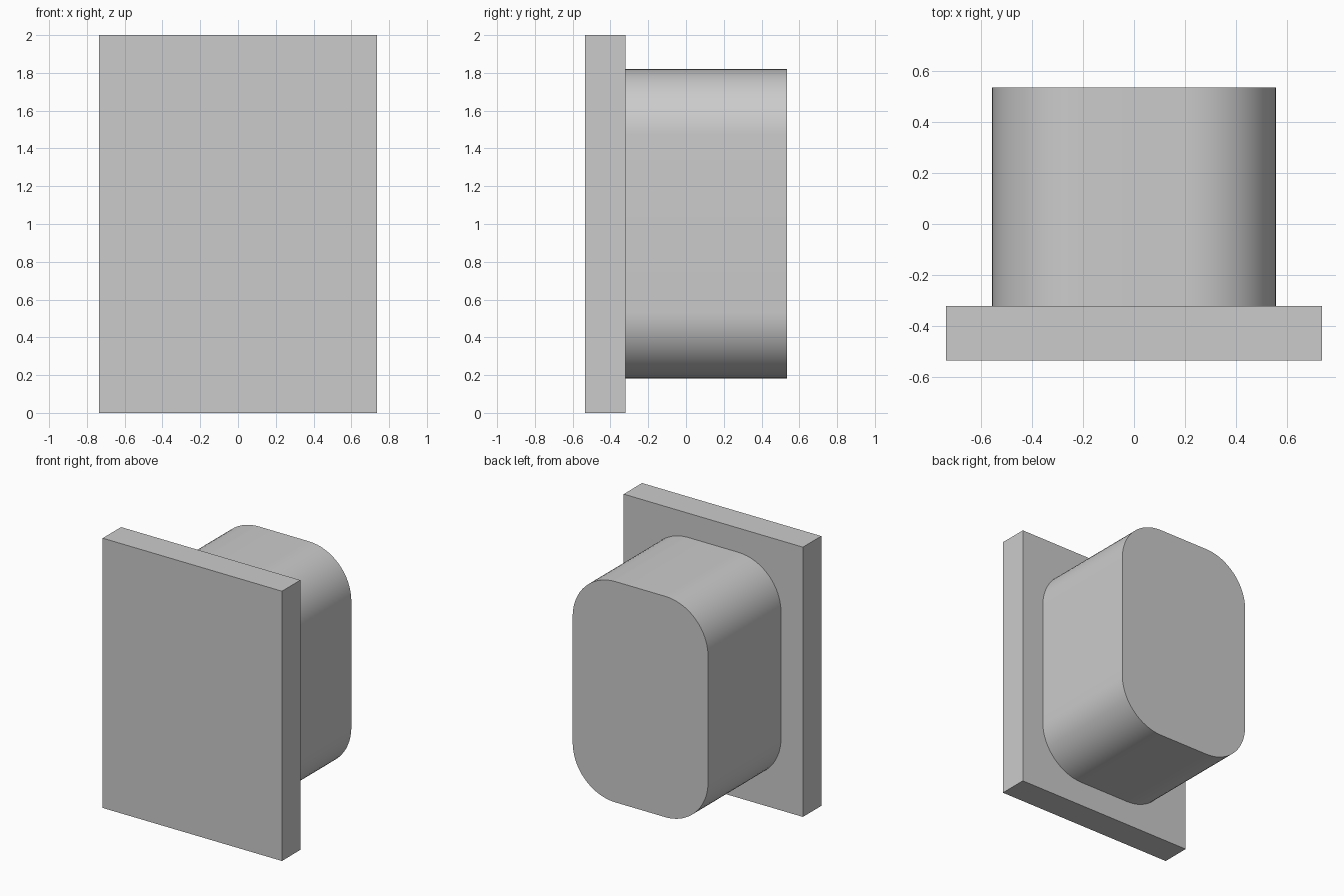
import bpy
import bmesh
import math

cube = bpy.data.objects.get("Cube")
if cube:
    bpy.data.objects.remove(cube, do_unlink=True)

# Single matte grey
grey = bpy.data.materials.new("light_grey")
grey.use_nodes = True
color = (0.6, 0.6, 0.6, 1)
grey.diffuse_color = color
grey.node_tree.nodes["Principled BSDF"].inputs["Base Color"].default_value = color


def box(name, low, high, radius=0):
    """Box between two corners; radius rounds the edges running front to back."""
    bm = bmesh.new()
    bmesh.ops.create_cube(bm, size=1)
    for v in bm.verts:
        v.co = [(a + b) / 2 + c * (b - a) for a, b, c in zip(low, high, v.co)]
    if radius:
        edges = [e for e in bm.edges
                 if abs(e.verts[0].co.y - e.verts[1].co.y) > 0.01]
        bmesh.ops.bevel(bm, geom=edges, offset=radius, segments=16,
                        profile=0.5, affect='EDGES')
    mesh = bpy.data.meshes.new(name)
    bm.to_mesh(mesh)
    bm.free()
    mesh.materials.append(grey)
    obj = bpy.data.objects.new(name, mesh)
    bpy.context.collection.objects.link(obj)
    return obj


# Flat rectangular front plate
box("front_plate", (-0.735, -0.535, 0), (0.735, -0.32, 2))

# Rounded plug behind the plate
plug = box("rounded_plug", (-0.555, -0.32, 0.183), (0.555, 0.535, 1.82), radius=0.35)
bpy.ops.object.select_all(action='DESELECT')
plug.select_set(True)
bpy.context.view_layer.objects.active = plug
bpy.ops.object.shade_smooth_by_angle(angle=math.radians(30))
